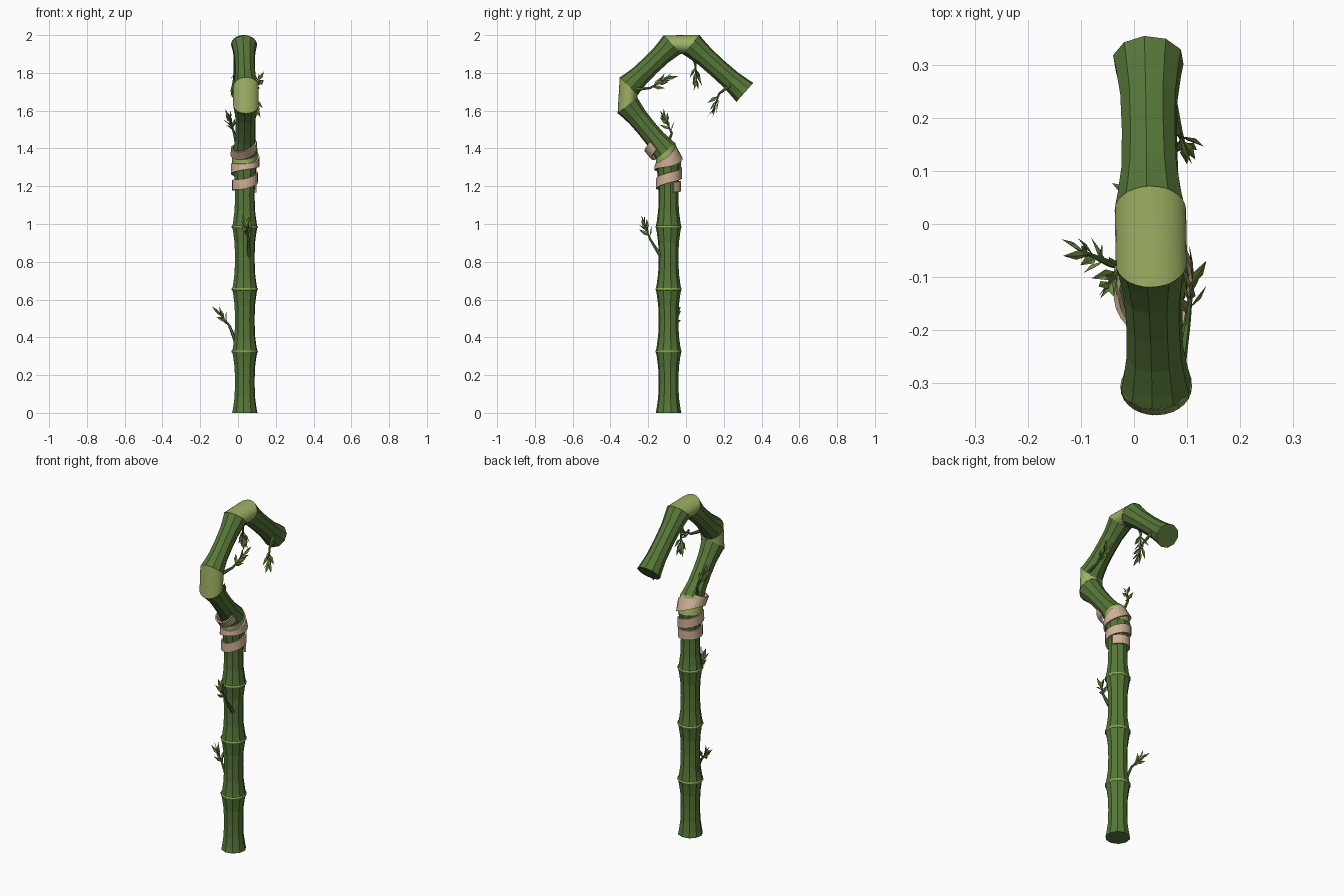
import bpy, bmesh, math, random
from mathutils import Vector as V

if "Cube" in bpy.data.objects:
    bpy.data.objects.remove(bpy.data.objects["Cube"])

random.seed(4)


def material(name, rgb):
    m = bpy.data.materials.new(name)
    m.diffuse_color = (*rgb, 1)
    m.use_nodes = True
    m.node_tree.nodes["Principled BSDF"].inputs["Base Color"].default_value = m.diffuse_color
    return m


BAMBOO = material("bamboo green", (0.095, 0.185, 0.04))
PALE = material("pale joint green", (0.34, 0.44, 0.125))
NODE = material("node ring green", (0.24, 0.40, 0.07))
CLOTH = material("tan wrap", (0.64, 0.44, 0.31))
LEAF = material("leaf green", (0.17, 0.26, 0.06))


def make(name, bm, mat, smooth=False, fix=True):
    if fix:
        bmesh.ops.recalc_face_normals(bm, faces=bm.faces[:])
    me = bpy.data.meshes.new(name)
    bm.to_mesh(me)
    bm.free()
    me.materials.append(mat)
    ob = bpy.data.objects.new(name, me)
    bpy.context.collection.objects.link(ob)
    for p in me.polygons:
        p.use_smooth = smooth and len(p.vertices) == 4
    return ob


def ring(bm, c, d, r, n, turn=0.0):
    """Circle of vertices around c, facing along d, first axis nearest to +x."""
    d = d.normalized()
    u = V((1, 0, 0))
    u = (u - d * u.dot(d)).normalized()
    w = d.cross(u)
    return [bm.verts.new(c + r * (math.cos(a) * u + math.sin(a) * w))
            for a in (2 * math.pi * i / n + turn for i in range(n))]


def loft(bm, rings, caps=True):
    for a, b in zip(rings, rings[1:]):
        n = len(a)
        for i in range(n):
            j = (i + 1) % n
            bm.faces.new((a[i], a[j], b[j], b[i]))
    if caps:
        bm.faces.new(rings[0][::-1])
        bm.faces.new(rings[-1])


def segment(name, a, b):
    """Ten-sided bamboo segment that flares at both ends."""
    bm = bmesh.new()
    d = b - a
    prof = [(0, .068), (.08, .063), (.26, .055), (.5, .053), (.74, .055), (.92, .063), (1, .068)]
    loft(bm, [ring(bm, a + d * t, d, r, 10, 0.2) for t, r in prof])
    make(name, bm, BAMBOO)


# straight stalk with node rings
CX, CY = 0.036, -0.0925
levels = [0, 0.325, 0.655, 0.985, 1.32]
for i, (z0, z1) in enumerate(zip(levels, levels[1:])):
    segment(f"stalk_segment_{i + 1}", V((CX, CY, z0)), V((CX, CY, z1)))
    if i:
        bm = bmesh.new()
        up = V((0, 0, 1))
        loft(bm, [ring(bm, V((CX, CY, z0 + h)), up, r, 24)
                  for h, r in [(-.007, .062), (-.004, .0695), (.004, .0695), (.007, .062)]])
        make(f"node_ring_{i}", bm, NODE, True)

# bent hook segments
hook = [(V((.037, -.108, 1.385)), V((.042, -.31, 1.629))),
        (V((.042, -.304, 1.728)), V((.033, -.073, 1.95))),
        (V((.031, .027, 1.95)), V((.027, .311, 1.697)))]
for i, (a, b) in enumerate(hook):
    segment(f"hook_segment_{i + 1}", a, b)

# pale elbow wedges between the segments
ends = [(V((CX, CY, 1.2)), V((CX, CY, 1.32)))] + hook
for i, ((a, b), (c, d)) in enumerate(zip(ends, ends[1:])):
    bm = bmesh.new()
    loft(bm, [ring(bm, b, b - a, .0675, 28), ring(bm, c, d - c, .0675, 28)])
    make(f"elbow_{i + 1}", bm, PALE, True)

# cloth strip wound around the stalk and first bend
BEND = 1.345
LEAN = (hook[0][1] - hook[0][0]).normalized()
keys = [(25, 1.195, .066), (270, 1.212, .066), (360, 1.245, .068), (630, 1.315, .075),
        (720, 1.33, .076), (850, 1.37, .076), (990, 1.43, .071), (1065, 1.452, .064)]


def sample(a):
    for (a0, s0, r0), (a1, s1, r1) in zip(keys, keys[1:]):
        if a <= a1:
            t = (a - a0) / (a1 - a0)
            return s0 + (s1 - s0) * t, r0 + (r1 - r0) * t


def wrap_point(s, r, a):
    up = V((0, 0, 1))
    k = min(max((s - BEND + .04) / .08, 0), 1)
    d = up.lerp(LEAN, k).normalized()
    c = V((CX, CY, min(s, BEND))) + LEAN * max(s - BEND, 0)
    u = V((1, 0, 0))
    w = d.cross(u).normalized()
    return c + r * (math.cos(a) * u + math.sin(a) * w)


bm = bmesh.new()
prev = None
STEPS = 70
for i in range(STEPS + 1):
    ang = 25 + 1040 * i / STEPS
    s, r = sample(ang)
    a = math.radians(ang)
    row = [bm.verts.new(wrap_point(s + h, r + o, a))
           for h, o in ((-.027, -.008), (-.027, .001), (.027, .001), (.027, -.008))]
    if prev:
        for j in range(4):
            k = (j + 1) % 4
            bm.faces.new((prev[j], prev[k], row[k], row[j]))
    else:
        bm.faces.new(row)
    prev = row
bm.faces.new(prev[::-1])
make("cloth_wrap", bm, CLOTH)


# leafy twigs
def leaf(bm, base, d, length, width):
    d = d.normalized()
    side = d.cross(V((random.uniform(-1, 1), random.uniform(-1, 1), random.uniform(-.4, .4))))
    side.normalize()
    nrm = side.cross(d)
    pts = [base, base + d * length * .45 + side * width, base + d * length - nrm * length * .1,
           base + d * length * .45 - side * width, base + d * length * .45 - nrm * width * .4]
    for p in pts:
        p.x = min(max(p.x, -.137), .137)
    v = [bm.verts.new(p) for p in pts]
    for q in ((0, 1, 4), (1, 2, 4), (2, 3, 4), (3, 0, 4)):
        bm.faces.new([v[k] for k in q])


twigs = {  # path points: root, knee, tip
    "low_left": [(-.005, -.08, .36), (-.045, -.075, .46), (-.09, -.055, .52)],
    "front": [(.06, -.135, .83), (.055, -.19, .92), (.045, -.215, .985)],
    "bend": [(-.005, -.10, 1.42), (-.02, -.075, 1.48), (-.045, -.11, 1.555)],
    "upper_right": [(.085, -.285, 1.71), (.10, -.19, 1.72), (.11, -.11, 1.765)],
    "hook_top": [(.0, .035, 1.90), (-.005, .05, 1.84), (.0, .055, 1.765)],
    "hook_end": [(.07, .235, 1.735), (.085, .175, 1.69), (.095, .15, 1.615)],
}
for name, pts in twigs.items():
    p = [V(q) for q in pts]
    dirs = [p[1] - p[0], p[2] - p[0], p[2] - p[1]]
    bm = bmesh.new()
    loft(bm, [ring(bm, q, d, r, 6) for q, d, r in zip(p, dirs, (.011, .007, .003))])
    make(f"twig_{name}", bm, BAMBOO)
    bm = bmesh.new()
    axis = dirs[2].normalized()
    out = axis.cross(V((1, .3, .2))).normalized()
    out2 = axis.cross(out)
    for i in range(9):
        t = i / 8
        a = i * 2.4
        spread = (out * math.cos(a) + out2 * math.sin(a)) * (.75 - .5 * t)
        leaf(bm, p[1].lerp(p[2], .15 + .85 * t), axis + spread,
             random.uniform(.055, .075), .0105)
    make(f"leaves_{name}", bm, LEAF, fix=False)
